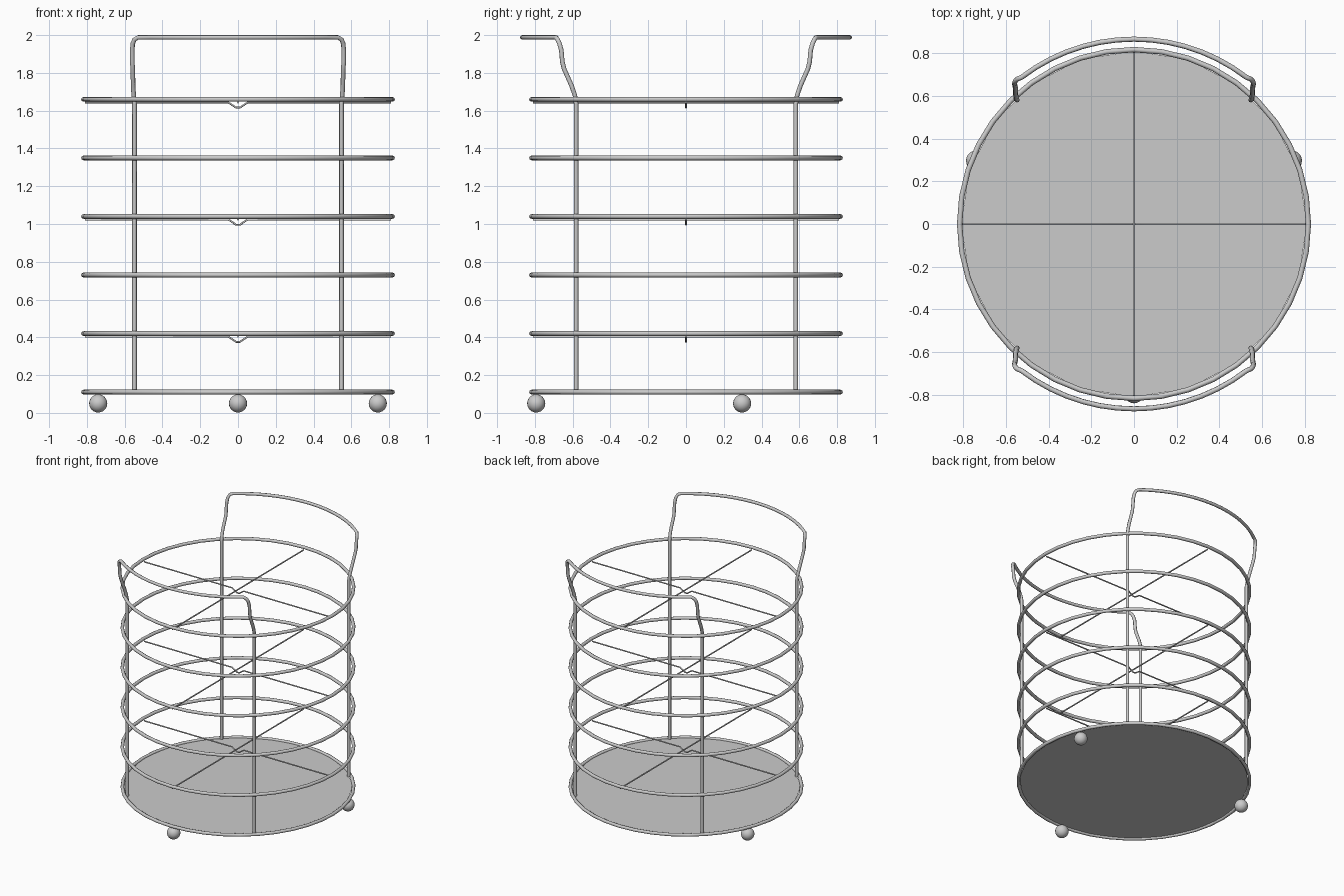
import bpy, math

if "Cube" in bpy.data.objects:
    bpy.data.objects.remove(bpy.data.objects["Cube"])


def tube(name, pts, radius, closed=False, res=2):
    """Round wire swept along a point path, converted to a mesh."""
    cu = bpy.data.curves.new(name, 'CURVE')
    cu.dimensions = '3D'
    cu.bevel_depth = radius
    cu.bevel_resolution = res
    cu.use_fill_caps = not closed
    sp = cu.splines.new('POLY')
    sp.points.add(len(pts) - 1)
    for p, co in zip(sp.points, pts):
        p.co = (*co, 1)
    sp.use_cyclic_u = closed
    ob = bpy.data.objects.new(name, cu)
    bpy.context.collection.objects.link(ob)
    bpy.ops.object.select_all(action='DESELECT')
    ob.select_set(True)
    bpy.context.view_layer.objects.active = ob
    bpy.ops.object.convert(target='MESH')
    bpy.ops.object.shade_smooth_by_angle(angle=math.radians(50))
    return ob


# Horizontal hoops
R, N = 0.818, 40
for i in range(6):
    z = 0.11 + 0.31 * i
    tube(f"hoop_{i + 1}",
         [(R * math.cos(2 * math.pi * k / N), R * math.sin(2 * math.pi * k / N), z)
          for k in range(N)], 0.0125, closed=True)

# Base plate
bpy.ops.mesh.primitive_circle_add(vertices=20, radius=0.812, fill_type='NGON',
                                  location=(0, 0, 0.11))
bpy.context.object.name = "base_plate"

# Post and handle frames: one continuous rod per side
side = [(0.548, 0.582, 0.11), (0.548, 0.582, 1.64), (0.552, 0.588, 1.68),
        (0.555, 0.605, 1.73), (0.557, 0.645, 1.82), (0.56, 0.655, 1.86),
        (0.56, 0.66, 1.92), (0.557, 0.67, 1.955), (0.548, 0.68, 1.977)]
arc = []
for k in range(15):
    a = math.radians(52.5 + 75 * k / 14)
    arc.append((0.867 * math.cos(a), 0.867 * math.sin(a), 1.988))
path = side + arc + [(-x, y, z) for x, y, z in reversed(side)]
for name, s in (("back_handle_frame", 1), ("front_handle_frame", -1)):
    tube(name, [(x, s * y, z) for x, y, z in path], 0.012)

# Divider cross wires, the x wire dips under the y wire
for i, z in enumerate((0.403, 1.023, 1.643)):
    tube(f"divider_long_wire_{i + 1}", [(0, -0.81, z), (0, 0.81, z)], 0.005)
    tube(f"divider_dipped_wire_{i + 1}",
         [(-0.81, 0, z), (-0.05, 0, z), (-0.01, 0, z - 0.027),
          (0.01, 0, z - 0.027), (0.05, 0, z), (0.81, 0, z)], 0.005)

# Ball feet
for i, (x, y) in enumerate(((0, -0.793), (0.74, 0.297), (-0.74, 0.297))):
    bpy.ops.mesh.primitive_uv_sphere_add(segments=20, ring_count=12, radius=0.048,
                                         location=(x, y, 0.05))
    bpy.context.object.name = f"ball_foot_{i + 1}"
    bpy.ops.object.shade_smooth()
